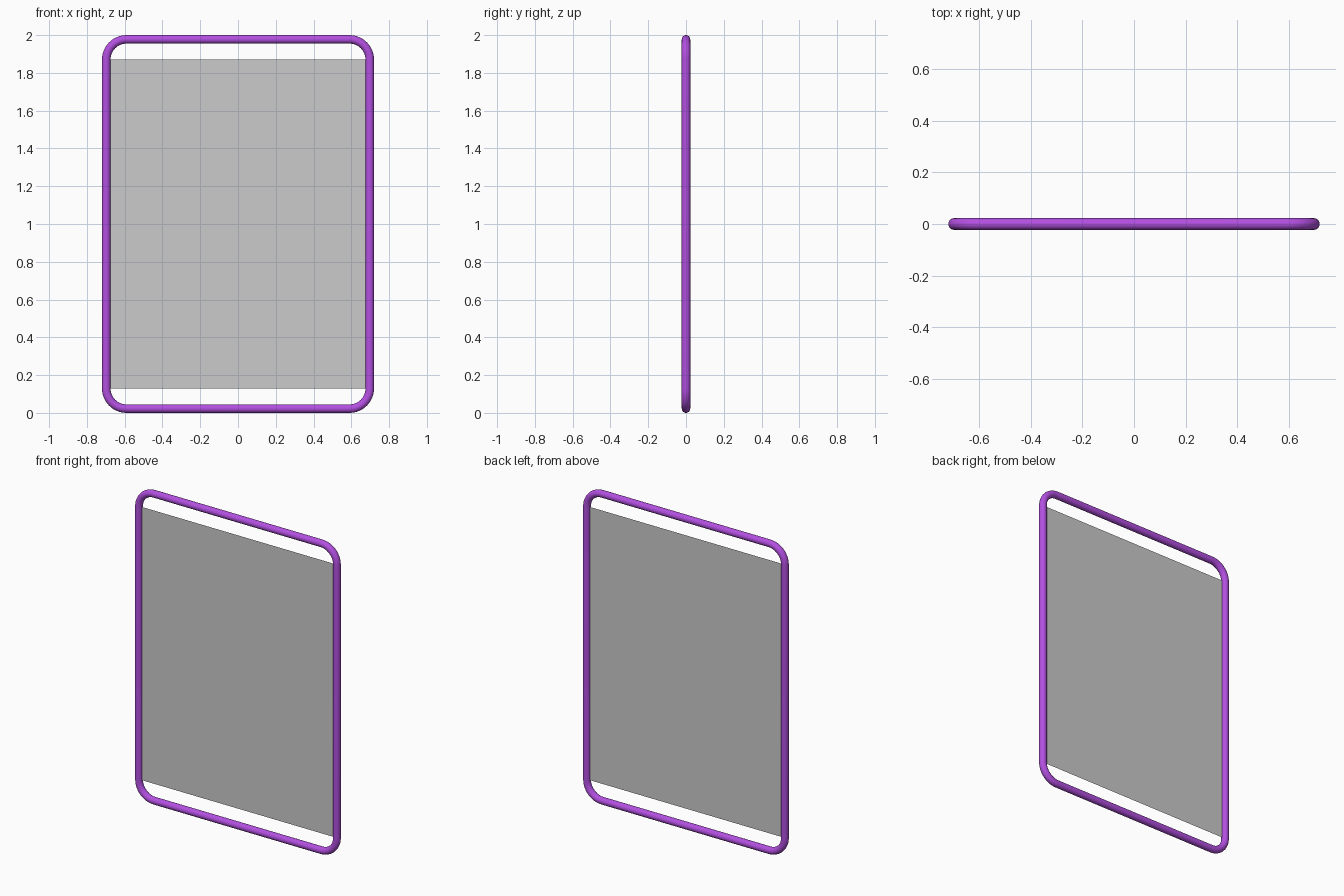
import bpy, bmesh
from math import sin, cos, pi
from mathutils import Vector

if "Cube" in bpy.data.objects:
    bpy.data.objects.remove(bpy.data.objects["Cube"])

TUBE = 0.0225                    # tube radius
HX, HZ = 0.72 - TUBE, 1 - TUBE   # half size of the tube centreline
BEND = 0.107                     # centreline bend radius
STEPS, SIDES = 12, 24


def add_object(name, bm):
    mesh = bpy.data.meshes.new(name)
    bm.to_mesh(mesh)
    bm.free()
    obj = bpy.data.objects.new(name, mesh)
    bpy.context.collection.objects.link(obj)
    return obj


# Tube frame: circular rings swept round a rounded rectangle
bm = bmesh.new()
rings = []
for q, (sx, sz) in enumerate([(1, 1), (-1, 1), (-1, -1), (1, -1)]):
    for i in range(STEPS + 1):
        a = (q + i / STEPS) * pi / 2
        out = Vector((cos(a), 0, sin(a)))
        centre = Vector((sx * (HX - BEND), 0, 1 + sz * (HZ - BEND))) + out * BEND
        rings.append([bm.verts.new(centre + TUBE * (out * cos(t) + Vector((0, sin(t), 0))))
                      for t in (2 * pi * k / SIDES for k in range(SIDES))])
for i, ring in enumerate(rings):
    nxt = rings[(i + 1) % len(rings)]
    for k in range(SIDES):
        j = (k + 1) % SIDES
        bm.faces.new((ring[k], ring[j], nxt[j], nxt[k])).smooth = True
bmesh.ops.recalc_face_normals(bm, faces=bm.faces)
frame = add_object("tube_frame", bm)
purple = bpy.data.materials.new("purple")
purple.diffuse_color = (0.45, 0.08, 0.75, 1)
purple.use_nodes = True
purple.node_tree.nodes["Principled BSDF"].inputs["Base Color"].default_value = purple.diffuse_color
frame.data.materials.append(purple)

# Thin flat sheet spanning the straight uprights
bm = bmesh.new()
z0, z1 = 1 - HZ + BEND, 1 + HZ - BEND
bm.faces.new([bm.verts.new((x, 0, z)) for x, z in
              [(-HX, z0), (HX, z0), (HX, z1), (-HX, z1)]])
add_object("panel", bm)
